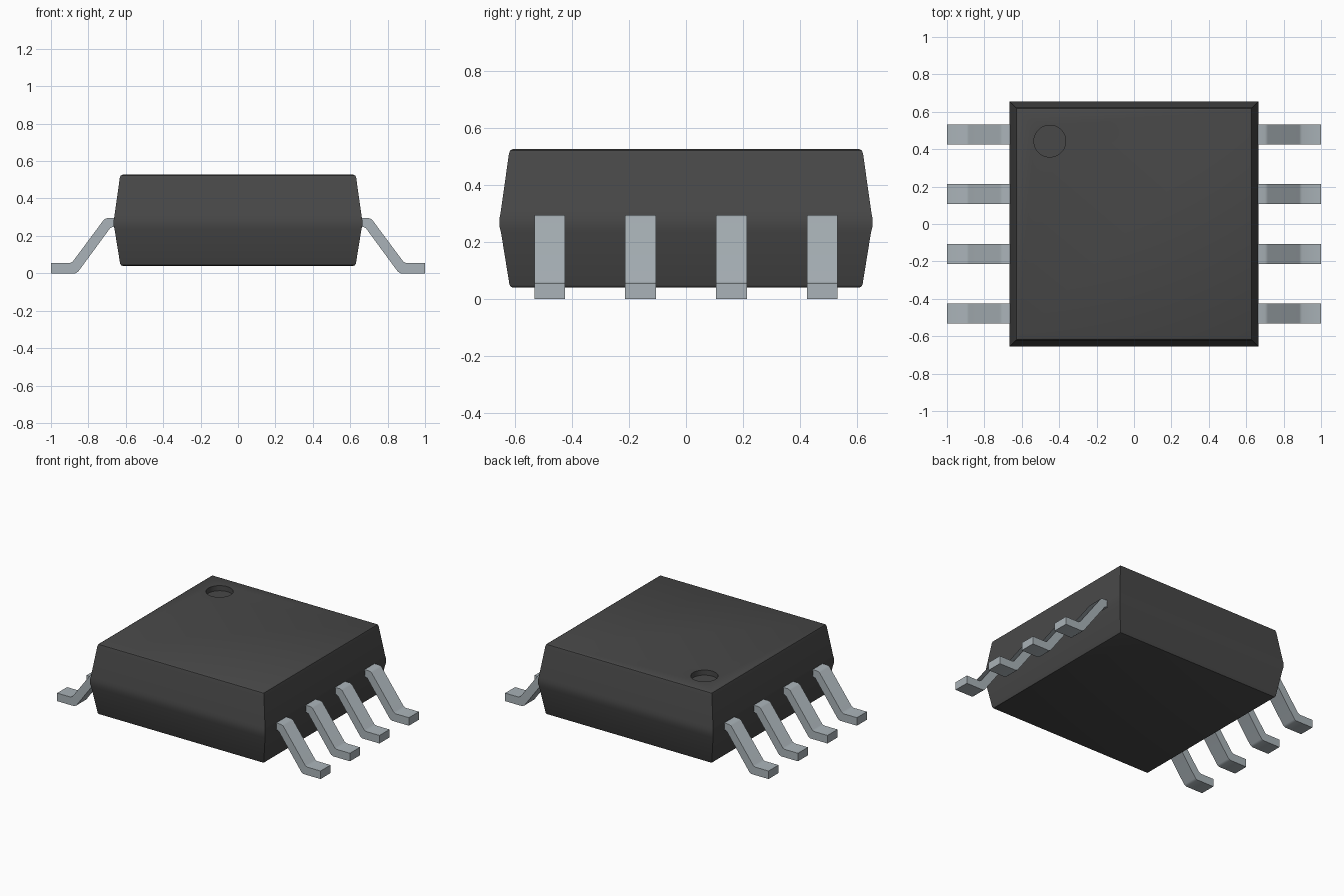
import bpy, bmesh, math

cube = bpy.data.objects.get("Cube")
if cube:
    bpy.data.objects.remove(cube, do_unlink=True)


def material(name, rgb, rough=0.6):
    m = bpy.data.materials.new(name)
    m.use_nodes = True
    m.diffuse_color = (*rgb, 1)
    bsdf = next(n for n in m.node_tree.nodes if n.type == 'BSDF_PRINCIPLED')
    bsdf.inputs["Base Color"].default_value = (*rgb, 1)
    bsdf.inputs["Roughness"].default_value = rough
    return m


BLACK = material("black plastic", (0.065, 0.065, 0.065))
METAL = material("pale metal", (0.40, 0.45, 0.48))


def add_object(name, bm, mat):
    bmesh.ops.recalc_face_normals(bm, faces=bm.faces)
    mesh = bpy.data.meshes.new(name)
    bm.to_mesh(mesh)
    bm.free()
    mesh.materials.append(mat)
    ob = bpy.data.objects.new(name, mesh)
    bpy.context.collection.objects.link(ob)
    return ob


def smooth(ob):
    bpy.ops.object.select_all(action='DESELECT')
    ob.select_set(True)
    bpy.context.view_layer.objects.active = ob
    bpy.ops.object.shade_smooth_by_angle(angle=math.radians(30))


# Moulded body: rectangular rings lofted through (height, inset)
HX, HY = 0.665, 0.655
RINGS = [(0.040, 0.048), (0.043, 0.040), (0.050, 0.035), (0.235, 0.005),
         (0.255, 0.0), (0.285, 0.0), (0.305, 0.004), (0.510, 0.033),
         (0.522, 0.037), (0.527, 0.047)]
bm = bmesh.new()
loops = []
for z, d in RINGS:
    x, y = HX - d, HY - d
    loops.append([bm.verts.new(p) for p in
                  ((-x, -y, z), (x, -y, z), (x, y, z), (-x, y, z))])
for a, b in zip(loops, loops[1:]):
    for i in range(4):
        j = (i + 1) % 4
        bm.faces.new((a[i], a[j], b[j], b[i]))
bm.faces.new(loops[0][::-1])
bm.faces.new(loops[-1])
body = add_object("body", bm, BLACK)

# Round pin-one dimple cut into the top
bm = bmesh.new()
bmesh.ops.create_cone(bm, cap_ends=True, segments=40, radius1=0.085,
                      radius2=0.085, depth=0.10)
bmesh.ops.translate(bm, verts=bm.verts, vec=(-0.45, 0.443, 0.542))
cutter = add_object("dimple_cutter", bm, BLACK)
cutter.hide_render = True
mod = body.modifiers.new("dimple", 'BOOLEAN')
mod.operation = 'DIFFERENCE'
mod.solver = 'EXACT'
mod.object = cutter
bpy.ops.object.select_all(action='DESELECT')
body.select_set(True)
bpy.context.view_layer.objects.active = body
bpy.ops.object.modifier_apply(modifier=mod.name)
bpy.data.objects.remove(cutter, do_unlink=True)
smooth(body)

# Bent leads: centreline-style profile (x, z), corners rounded on the bends
PROFILE = [(0.62, 0.247), (0.672, 0.247), (0.683, 0.242), (0.855, 0.008),
           (0.870, 0.0), (1.0, 0.0), (1.0, 0.055), (0.898, 0.055),
           (0.884, 0.062), (0.716, 0.288), (0.700, 0.295), (0.62, 0.295)]
HALF_WIDTH = 0.054


def lead(name, side, y):
    bm = bmesh.new()
    face = bm.faces.new([bm.verts.new((side * x, y - HALF_WIDTH, z))
                         for x, z in PROFILE])
    ext = bmesh.ops.extrude_face_region(bm, geom=[face], use_keep_orig=True)
    moved = [g for g in ext["geom"] if isinstance(g, bmesh.types.BMVert)]
    bmesh.ops.translate(bm, verts=moved, vec=(0, 2 * HALF_WIDTH, 0))
    smooth(add_object(name, bm, METAL))


for side, label in ((1, "left"), (-1, "right")):
    for i, y in enumerate((-0.479, -0.16, 0.16, 0.479)):
        lead(f"{label}_lead_{i + 1}", side, y)
